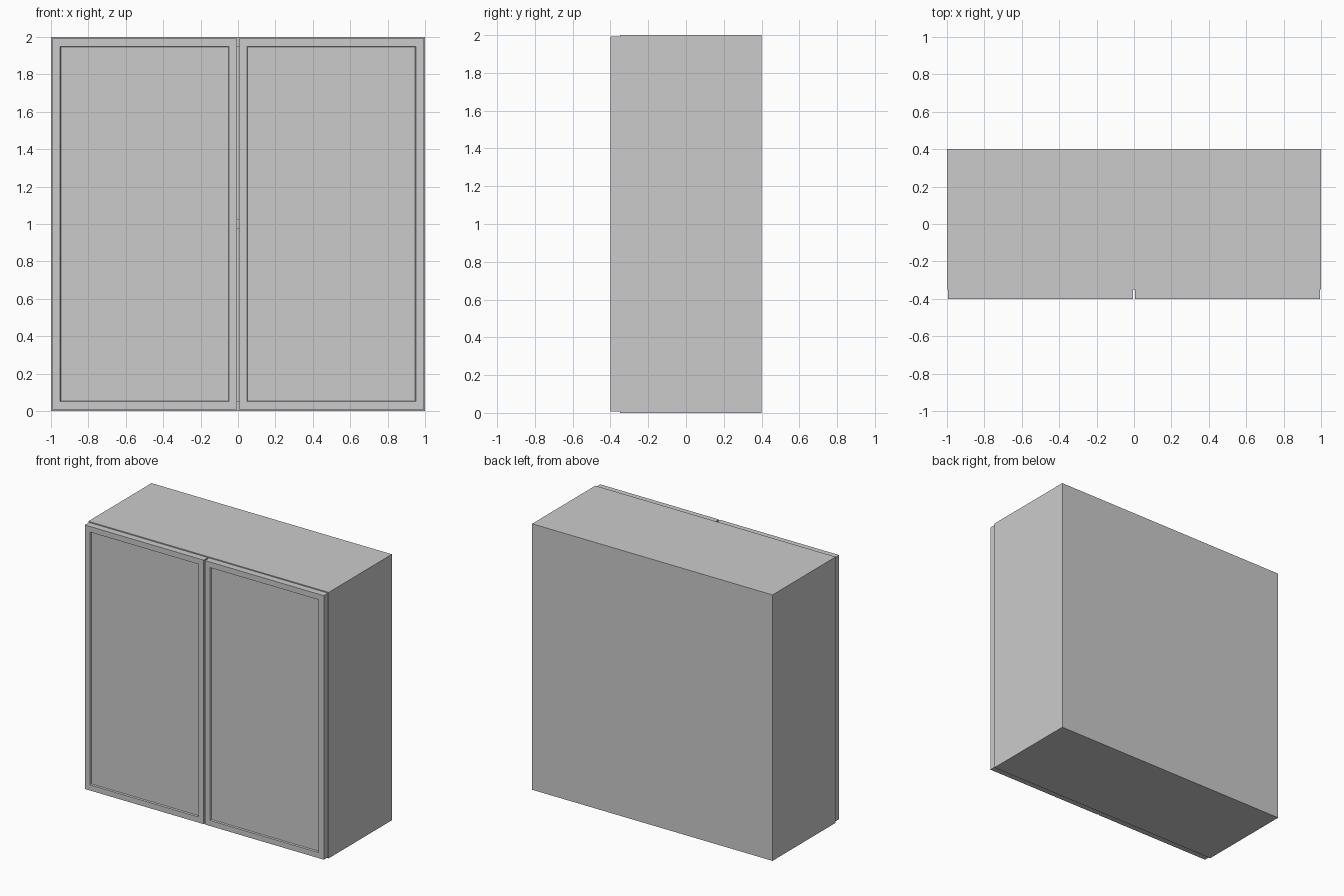
import bpy, bmesh

if "Cube" in bpy.data.objects:
    bpy.data.objects.remove(bpy.data.objects["Cube"])


def box(name, x0, x1, y0, y1, z0, z1):
    bm = bmesh.new()
    bmesh.ops.create_cube(bm, size=1)
    for v in bm.verts:
        v.co = (x1 if v.co.x > 0 else x0,
                y1 if v.co.y > 0 else y0,
                z1 if v.co.z > 0 else z0)
    return finish(bm, name)


def finish(bm, name):
    bmesh.ops.recalc_face_normals(bm, faces=bm.faces)
    me = bpy.data.meshes.new(name)
    bm.to_mesh(me)
    bm.free()
    ob = bpy.data.objects.new(name, me)
    bpy.context.collection.objects.link(ob)
    return ob


T = 0.05                    # board thickness
FRONT, BACK = -0.35, 0.4    # carcass depth

# Carcass: sides, top, bottom, shelf and back
box("left_side", -1, -1 + T, FRONT, BACK, 0, 2)
box("right_side", 1 - T, 1, FRONT, BACK, 0, 2)
for name, z in (("bottom_panel", 0), ("shelf", 1 - T / 2), ("top_panel", 2 - T)):
    depth = BACK - 0.02 if name == "shelf" else BACK
    box(name, -1 + T, 1 - T, FRONT, depth, z, z + T)
box("back_panel", -1 + T, 1 - T, BACK - 0.02, BACK, T, 2 - T)


# Doors: slab with a shallow recessed panel and a narrow sloped step
def door(name, x0, x1):
    ob = box(name, x0, x1, -0.4, FRONT, 0.0075, 1.9925)
    bm = bmesh.new()
    bm.from_mesh(ob.data)
    face = min(bm.faces, key=lambda f: f.calc_center_median().y)
    bmesh.ops.inset_region(bm, faces=[face], thickness=0.06)
    bmesh.ops.inset_region(bm, faces=[face], thickness=0.006, depth=-0.01)
    bm.to_mesh(ob.data)
    bm.free()


door("left_door", -0.994, -0.005)
door("right_door", 0.005, 0.994)
